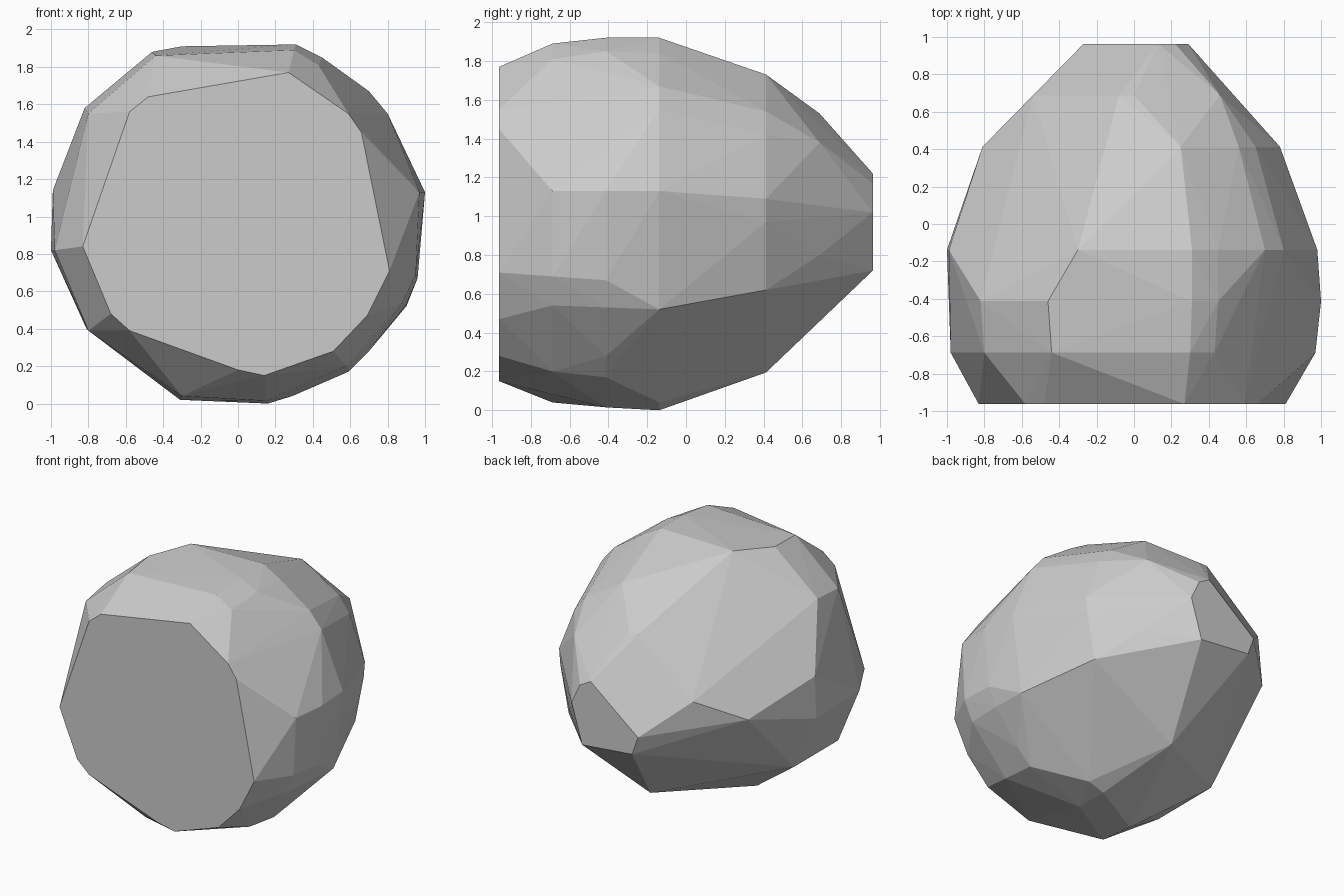
import bpy, bmesh

# Cross-sections of the boulder from front (-y) to back: y -> outline points (x, z)
SECTIONS = {
    -0.963: [(.27, 1.77), (-.48, 1.64), (-.58, 1.56), (-.83, .84), (-.68, .48), (-.58, .39),
             (0, .18), (.14, .15), (.51, .28), (.69, .47), (.81, .71), (.66, 1.45), (.59, 1.55)],
    -0.688: [(.30, 1.89), (-.44, 1.86), (-.80, 1.55), (-.98, .82), (-.80, .39), (-.30, .04),
             (.58, .20), (.88, .54), (.95, .69), (.97, 1.13), (.43, 1.81)],
    -0.413: [(.31, 1.92), (-.46, 1.88), (-.82, 1.58), (-.31, .02), (.15, .015), (.59, .17),
             (.70, .28), (.90, .53), (.96, .67), (1.0, 1.13), (.45, 1.85)],
    -0.138: [(.31, 1.92), (-.30, 1.91), (-.99, 1.14), (-1.0, .82), (-.81, .40), (.16, 0),
             (.29, .04), (.90, .52), (.98, 1.13), (.80, 1.55), (.70, 1.67), (.45, 1.84)],
    0.413: [(.25, 1.73), (.56, 1.54), (.65, 1.42), (.78, 1.09), (.77, .97), (.70, .62),
            (.01, .195), (-.81, .97)],
    0.688: [(-.08, 1.53), (0, 1.53), (.46, 1.38), (.50, .80), (.33, .61), (-.54, 1.14)],
    0.963: [(.29, 1.02), (.22, 1.17), (.13, 1.22), (-.27, .90), (-.22, .76), (.20, .72)],
}

# Wrap all sections in one faceted convex skin
bm = bmesh.new()
for y, outline in SECTIONS.items():
    for x, z in outline:
        bm.verts.new((x, y, z))
hull = bmesh.ops.convex_hull(bm, input=bm.verts)
inside = {e for e in hull["geom_interior"] + hull["geom_unused"]
          if isinstance(e, bmesh.types.BMVert)}
bmesh.ops.delete(bm, geom=list(inside), context='VERTS')

# Merge nearly coplanar triangles into clean flat facets
bmesh.ops.dissolve_limit(bm, angle_limit=0.02, verts=bm.verts, edges=bm.edges)
bmesh.ops.recalc_face_normals(bm, faces=bm.faces)

mesh = bpy.data.meshes.new("boulder")
bm.to_mesh(mesh)
bm.free()
boulder = bpy.data.objects.new("boulder", mesh)
bpy.context.collection.objects.link(boulder)
